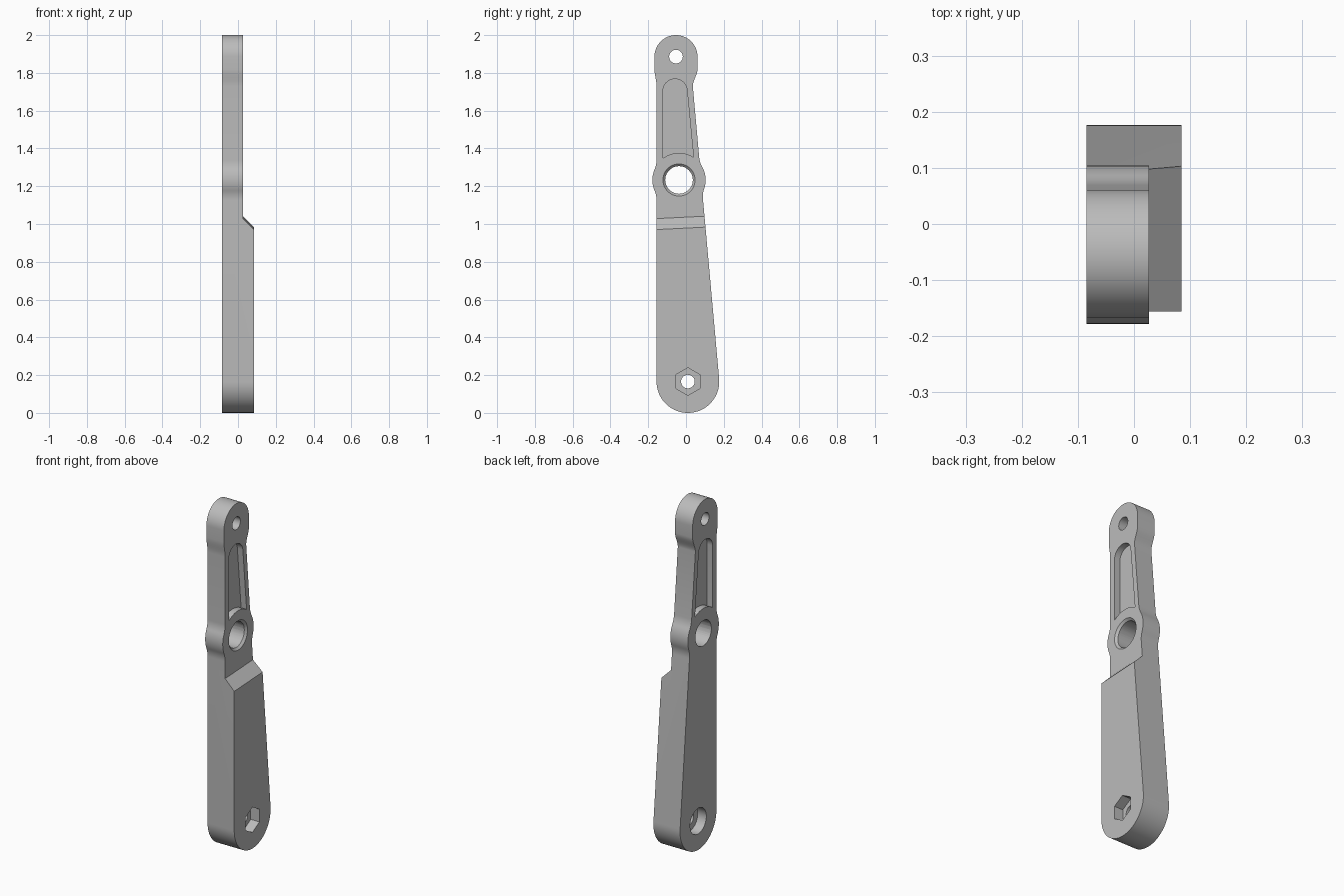
import bpy, bmesh
from math import pi, sin, cos, atan, atan2, sqrt
from mathutils import Matrix, Vector

if "Cube" in bpy.data.objects:
    bpy.data.objects.remove(bpy.data.objects["Cube"])

BACK, FRONT, STEP = -0.085, 0.085, 0.027   # face positions along x
TAPER = 0.09                               # slope of the tapering edge
FOOT, FOOT_R = Vector((0.01, 0.166)), 0.166
HUB, HUB_R = Vector((-0.037, 1.233)), 0.141
HEAD, HEAD_R = Vector((-0.053, 1.886)), 0.114

metal = bpy.data.materials.new("grey metal")
metal.use_nodes = True
GREY = (0.5, 0.5, 0.5, 1)
metal.diffuse_color = GREY
metal.node_tree.nodes["Principled BSDF"].inputs["Base Color"].default_value = GREY


def arc(c, r, a, b, n=24):
    return [Vector((c[0] + r * cos(a + (b - a) * i / n),
                    c[1] + r * sin(a + (b - a) * i / n))) for i in range(n + 1)]


def hub_bump(p, n, fillet=0.13):
    """Hub arc blended by two concave fillets into the edge through p with outward normal n."""
    n = n.normalized()
    t = Vector((-n.y, n.x))
    d = (p - HUB).dot(n) + fillet
    s = sqrt((HUB_R + fillet) ** 2 - d * d)
    a = atan2(s, d)
    local = (arc((d, -s), fillet, pi, pi - a, 8) + arc((0, 0), HUB_R, -a, a, 14)[1:-1]
             + arc((d, s), fillet, pi + a, pi, 8))
    return [HUB + n * q.x + t * q.y for q in local]


def shoulder(a, b, n=8):
    """S-curve in width between two heights."""
    pts = []
    for i in range(n + 1):
        k = i / n
        pts.append(Vector((a[0] + (b[0] - a[0]) * k * k * (3 - 2 * k), a[1] + (b[1] - a[1]) * k)))
    return pts


def finish(name, bm):
    bmesh.ops.recalc_face_normals(bm, faces=bm.faces)
    mesh = bpy.data.meshes.new(name)
    bm.to_mesh(mesh)
    bm.free()
    mesh.materials.append(metal)
    ob = bpy.data.objects.new(name, mesh)
    bpy.context.collection.objects.link(ob)
    return ob


def prism(name, pts, lo, hi, place):
    bm = bmesh.new()
    rings = [[bm.verts.new(place(p[0], p[1], w)) for p in pts] for w in (lo, hi)]
    for ring in rings:
        bm.faces.new(ring)
    for i in range(len(pts)):
        j = (i + 1) % len(pts)
        bm.faces.new((rings[0][i], rings[0][j], rings[1][j], rings[1][i]))
    return finish(name, bm)


def bore(name, c, r_lo, r_hi, lo, hi, sides=48):
    """Round, conical or hexagonal cutter running along x."""
    bm = bmesh.new()
    m = (Matrix.Translation(((lo + hi) / 2, c[0], c[1]))
         @ Matrix.Rotation(pi / 2, 4, 'Y') @ Matrix.Rotation(pi / 2, 4, 'Z'))
    bmesh.ops.create_cone(bm, cap_ends=True, segments=sides, radius1=r_lo, radius2=r_hi,
                          depth=hi - lo, matrix=m)
    return finish(name, bm)


def along_x(u, v, w):
    return (w, u, v)


def along_y_tilted(u, v, w):
    return (u, w, v + 0.05 * (w + 0.025))


# Lever body: rounded foot, tapering edge, hub bump, head
left, right = HEAD.x - HEAD_R, HEAD.x + HEAD_R
outline = arc(FOOT, FOOT_R, pi, 2 * pi + atan(TAPER), 40)
outline += hub_bump(outline[-1], Vector((1, TAPER)))
outline += shoulder((0.036, 1.73), (right, 1.82))
outline += arc(HEAD, HEAD_R, 0, pi, 32)
outline += shoulder((left, 1.82), (FOOT.x - FOOT_R, 1.73))
outline += hub_bump(Vector((FOOT.x - FOOT_R, 1)), Vector((-1, 0)))
lever = prism("lever_arm", outline, BACK, FRONT, along_x)

# Thinner upper half with a sloped step
cutters = [prism("step_cutter", [(STEP, 1.035), (0.147, 0.915), (0.147, 2.2), (STEP, 2.2)],
                 -0.4, 0.4, along_y_tilted)]

# Pockets on both faces of the upper arm
pocket = arc((-0.058, 1.704), 0.064, atan(TAPER), pi, 20)
pocket += arc(HUB, 0.143, pi - atan2(0.115, 0.085), atan2(0.121, 0.077), 14)
cutters += [prism("front_pocket_cutter", pocket, STEP - 0.035, 0.2, along_x),
            prism("back_pocket_cutter", pocket, -0.2, BACK + 0.035, along_x)]

# Holes: head pin, chamfered hub bore, foot bolt with hex recess and counterbore
cutters += [bore("head_hole_cutter", HEAD, 0.036, 0.036, -0.2, 0.2),
            bore("hub_bore_cutter", HUB, 0.073, 0.073, -0.2, 0.2),
            bore("hub_chamfer_cutter", HUB, 0.07, 0.1, STEP - 0.015, STEP + 0.015),
            bore("foot_hole_cutter", FOOT, 0.036, 0.036, -0.2, 0.2),
            bore("hex_recess_cutter", FOOT, 0.073, 0.073, FRONT - 0.055, 0.2, 6),
            bore("counterbore_cutter", FOOT, 0.074, 0.074, -0.2, BACK + 0.055)]

bpy.ops.object.select_all(action='DESELECT')
lever.select_set(True)
bpy.context.view_layer.objects.active = lever
for cutter in cutters:
    cutter.hide_render = True
    mod = lever.modifiers.new(cutter.name, 'BOOLEAN')
    mod.operation, mod.solver, mod.object = 'DIFFERENCE', 'EXACT', cutter
    bpy.ops.object.modifier_apply(modifier=mod.name)
    bpy.data.objects.remove(cutter)
bpy.ops.object.shade_smooth_by_angle(angle=pi / 6)
